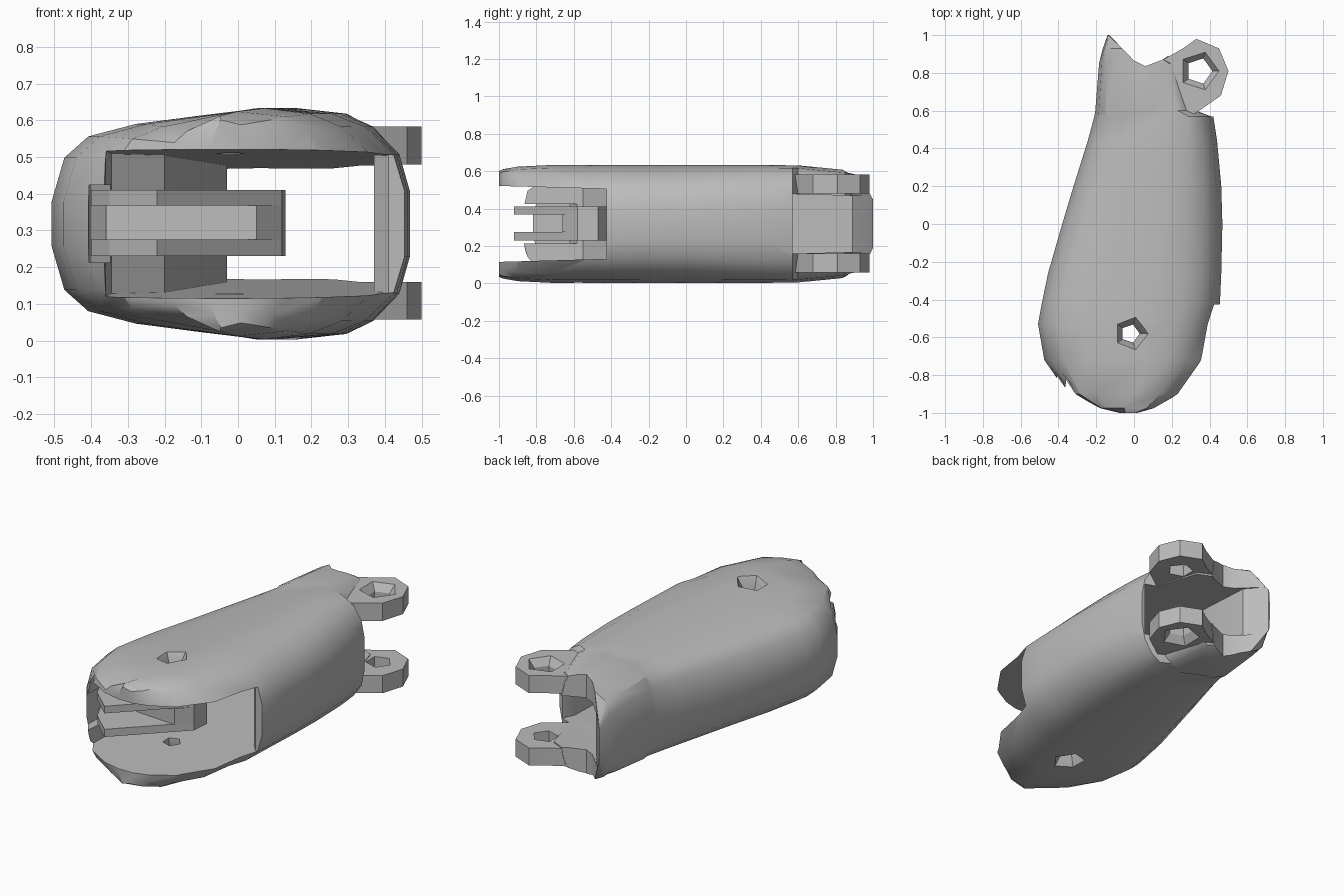
import bpy, bmesh, math

cube = bpy.data.objects.get("Cube")
if cube:
    bpy.data.objects.remove(cube, do_unlink=True)

grey = bpy.data.materials.new("plain grey")
grey.use_nodes = True
grey.diffuse_color = (0.5, 0.5, 0.5, 1)
grey.node_tree.nodes["Principled BSDF"].inputs["Base Color"].default_value = (0.5, 0.5, 0.5, 1)

MID = 0.318


def finish(name, bm):
    bmesh.ops.recalc_face_normals(bm, faces=bm.faces)
    mesh = bpy.data.meshes.new(name)
    bm.to_mesh(mesh)
    bm.free()
    mesh.materials.append(grey)
    obj = bpy.data.objects.new(name, mesh)
    bpy.context.collection.objects.link(obj)
    return obj


def bridge(name, rings):
    """Skin closed rings of equal size and cap both ends."""
    bm = bmesh.new()
    loops = [[bm.verts.new(p) for p in ring] for ring in rings]
    n = len(loops[0])
    for a, b in zip(loops, loops[1:]):
        for i in range(n):
            j = (i + 1) % n
            bm.faces.new((a[i], a[j], b[j], b[i]))
    bm.faces.new(loops[0])
    bm.faces.new(loops[-1])
    return finish(name, bm)


def prism(name, plan, low, high, slope=0.0):
    """Extrude a plan upwards; slope narrows it towards the rear."""
    return bridge(name, [[(x, y, low + slope * y) for x, y in plan],
                         [(x, y, high - slope * y) for x, y in plan]])


def cone(name, x, y, levels, sides=5):
    rings = [[(x + r * math.cos(math.tau * i / sides), y + r * math.sin(math.tau * i / sides), z)
              for i in range(sides)] for z, r in levels]
    return bridge(name, rings)


def cut(obj, *cutters):
    for c in cutters:
        mod = obj.modifiers.new("cut", "BOOLEAN")
        mod.operation, mod.solver, mod.object = "DIFFERENCE", "EXACT", c
        bpy.context.view_layer.objects.active = obj
        bpy.ops.object.modifier_apply(modifier=mod.name)


def section(y, left, right, half):
    """Rounded cross-section of the housing, squarer where it is narrow."""
    k = min(1, (right - left) / 0.88) ** 1.3
    s = half / 0.317
    top = [(left, 0.06), (left + 0.035 * k, 0.18), (left + 0.1 * k, 0.238),
           (left + 0.23 * k, 0.272), (left + 0.56 * k, 0.315), (right - 0.2 * k, 0.3),
           (right - 0.11 * k, 0.265), (right - 0.03 * k, 0.19), (right, 0.09)]
    return ([(x, y, MID + z * s) for x, z in top]
            + [(x, y, MID - z * s) for x, z in reversed(top)])


# Housing: depth, left edge, right edge, half height
stations = [(-1.0, -0.08, 0.02, 0.285), (-0.975, -0.2, 0.12, 0.295), (-0.9, -0.35, 0.26, 0.308),
            (-0.72, -0.475, 0.39, 0.317), (-0.53, -0.508, 0.42, 0.317),
            (-0.42, -0.488, 0.455, 0.317), (-0.26, -0.455, 0.462, 0.317), (0, -0.38, 0.468, 0.317),
            (0.2, -0.32, 0.462, 0.317), (0.44, -0.245, 0.44, 0.317), (0.57, -0.21, 0.42, 0.315),
            (0.6, -0.205, 0.34, 0.315), (0.85, -0.185, 0.27, 0.29), (0.93, -0.165, 0.1, 0.265),
            (1.0, -0.14, -0.11, 0.13)]
housing = bridge("housing", [section(*s) for s in stations])

# Cavity open at the front, front right side and rear
cavity = prism("cavity_cutter",
               [(-0.42, -1.2), (-0.36, -0.84), (-0.345, -0.55), (-0.2, -0.42),
                (-0.03, 0.57), (-0.04, 0.89), (-0.12, 0.99), (-0.1, 1.2), (0.7, 1.2),
                (0.7, 0.57), (0.4, 0.57), (0.37, 0.5), (0.37, -0.38), (0.41, -0.425),
                (0.7, -0.425), (0.7, -1.2)], 0.143, 0.493, 0.028)
# Notch in the left wall for the link
notch = prism("notch_cutter", [(-0.42, -1.2), (-0.4, -0.62), (-0.3, -0.55), (0, -0.6), (0, -1.2)],
              0.212, 0.424)
rear = prism("rear_cutter", [(-0.13, 1.0), (0, 0.865), (0.06, 0.835), (0.15, 0.87), (0.26, 0.94),
                             (0.3, 1.2), (-0.13, 1.2)], -0.1, 0.8)
pin_hole = cone("pin_cutter", -0.02, -0.58,
                [(-0.05, 0.13), (0.08, 0.05), (0.56, 0.05), (0.69, 0.13)])
lug_hole = cone("lug_cutter", 0.345, 0.81, [(-0.1, 0.24), (0.1, 0.07), (0.54, 0.07), (0.75, 0.24)])
cut(housing, cavity, notch, rear, pin_hole, lug_hole)

# Two rear hinge lugs with countersunk pin holes
lug_plan = [(0.1, 0.84), (0.26, 0.93), (0.33, 0.98), (0.45, 0.93), (0.5, 0.81), (0.46, 0.68),
            (0.36, 0.61), (0.3, 0.57), (0.1, 0.6)]
lugs = [prism("upper_lug", lug_plan, 0.48, 0.583), prism("lower_lug", lug_plan, 0.057, 0.16)]
for lug in lugs:
    cut(lug, lug_hole)

# Forked link inside the front opening
fork_plan = [(-0.4, -0.7), (-0.35, -0.8), (-0.22, -0.92), (0.12, -0.58),
             (0.13, -0.47), (0.05, -0.42), (-0.24, -0.4), (-0.36, -0.55)]
core_plan = [(-0.36, -0.6), (-0.2, -0.64), (0.05, -0.66), (0.12, -0.58), (0.13, -0.47),
             (0.05, -0.42), (-0.24, -0.4), (-0.36, -0.5)]
link = [prism("upper_fork", fork_plan, 0.368, 0.41), prism("lower_fork", fork_plan, 0.23, 0.275),
        prism("fork_core", core_plan, 0.275, 0.368)]
for part in link:
    cut(part, pin_hole)

for c in (cavity, notch, rear, pin_hole, lug_hole):
    bpy.data.objects.remove(c, do_unlink=True)

# Soft shading on the rounded shell only
bpy.ops.object.select_all(action="DESELECT")
housing.select_set(True)
bpy.context.view_layer.objects.active = housing
bpy.ops.object.shade_smooth_by_angle(angle=math.radians(32))
